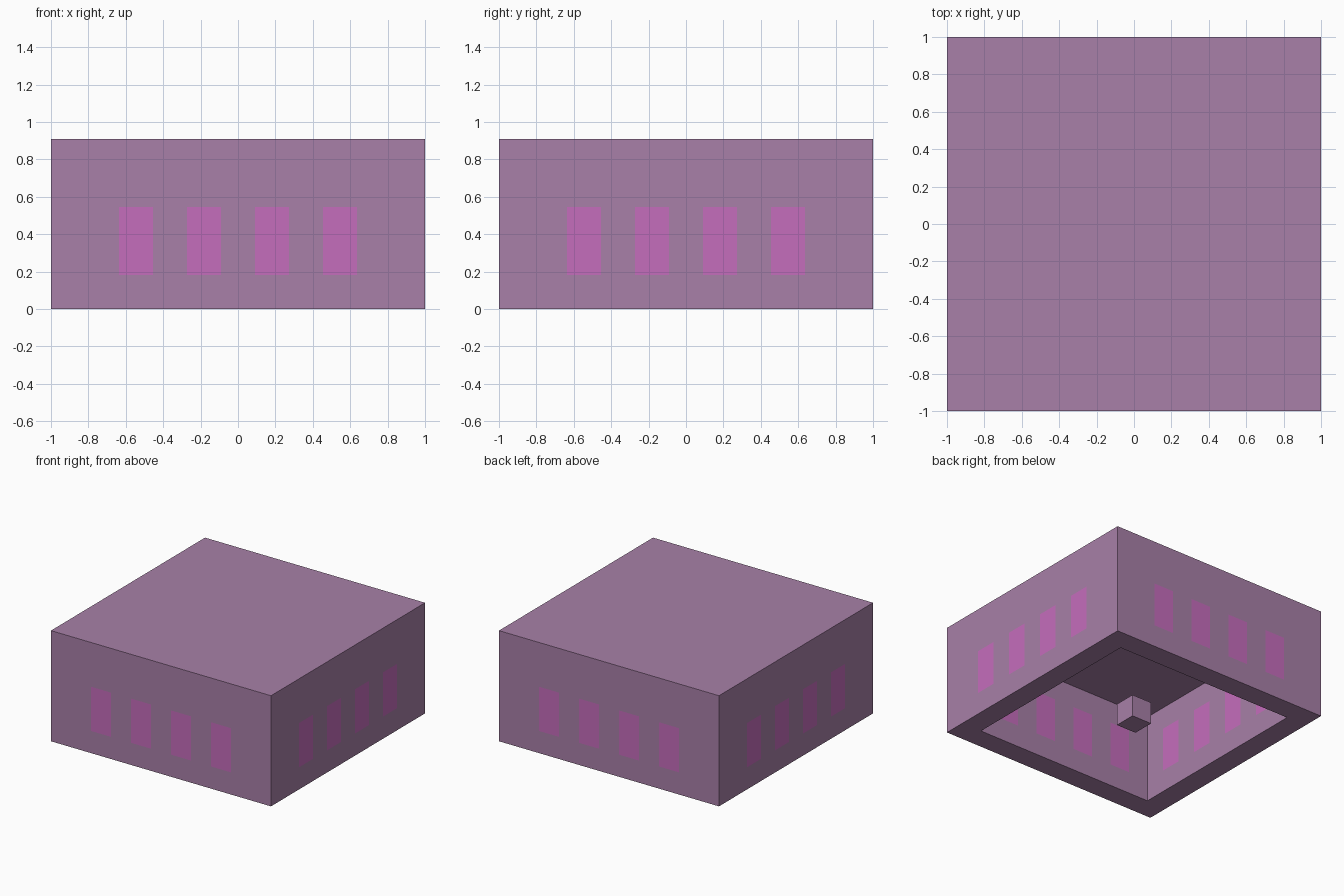
import bpy
import bmesh
from mathutils import Vector, Matrix

U = 2 / 11  # one block: the whole model sits on an 11 x 11 x 5 block grid

cube = bpy.data.objects.get("Cube")
if cube:
    bpy.data.objects.remove(cube, do_unlink=True)


def make_material(name, srgb):
    color = [((c / 255 + 0.055) / 1.055) ** 2.4 for c in srgb] + [1]
    mat = bpy.data.materials.new(name)
    mat.use_nodes = True
    mat.diffuse_color = color
    bsdf = next(n for n in mat.node_tree.nodes if n.type == "BSDF_PRINCIPLED")
    bsdf.inputs["Base Color"].default_value = color
    return mat


def add_object(name, bm, materials):
    mesh = bpy.data.meshes.new(name)
    bm.to_mesh(mesh)
    bm.free()
    for mat in materials:
        mesh.materials.append(mat)
    obj = bpy.data.objects.new(name, mesh)
    bpy.context.scene.collection.objects.link(obj)
    return obj


def box(width, height):
    """Box centred on x and y, standing on z = 0."""
    bm = bmesh.new()
    bmesh.ops.create_cube(bm, size=1, matrix=Matrix.Translation((0, 0, height / 2))
                          @ Matrix.Diagonal((width, width, height, 1)))
    return bm


wall = make_material("dusty purple", (168, 128, 168))
pane = make_material("bright magenta", (197, 109, 188))

# Building shell: solid block hollowed from below, walls and roof one block thick
bm = box(11 * U, 5 * U)
bm.normal_update()
bottom = [f for f in bm.faces if f.normal.z < -0.5]
bmesh.ops.inset_region(bm, faces=bottom, thickness=U, use_even_offset=True)
hollow = bmesh.ops.extrude_face_region(bm, geom=bottom)
bmesh.ops.translate(bm, vec=(0, 0, 4 * U),
                    verts=[v for v in hollow["geom"] if isinstance(v, bmesh.types.BMVert)])
bmesh.ops.delete(bm, geom=[f for f in bottom if f.is_valid], context="FACES")
bmesh.ops.recalc_face_normals(bm, faces=bm.faces)

# Cut the walls along the window borders
centres = [-3 * U, -U, U, 3 * U]
cuts = [((0, 0, z), (0, 0, 1)) for z in (U, 3 * U)]
for axis in (Vector((1, 0, 0)), Vector((0, 1, 0))):
    for c in centres:
        cuts += [(axis * (c + s * U / 2), axis) for s in (-1, 1)]
for point, normal in cuts:
    bmesh.ops.bisect_plane(bm, geom=bm.verts[:] + bm.edges[:] + bm.faces[:],
                           plane_co=point, plane_no=normal, dist=1e-5)

# Window panes on the inside and outside of all four walls
for face in bm.faces:
    mid = face.calc_center_median()
    along = mid.y if abs(face.normal.x) > 0.5 else mid.x
    if (abs(face.normal.z) < 0.5 and U < mid.z < 3 * U
            and any(abs(along - c) < U / 4 for c in centres)):
        face.material_index = 1
add_object("building_shell", bm, [wall, pane])

# Small block on the floor in the middle of the room
add_object("centre_block", box(U, U), [wall])
